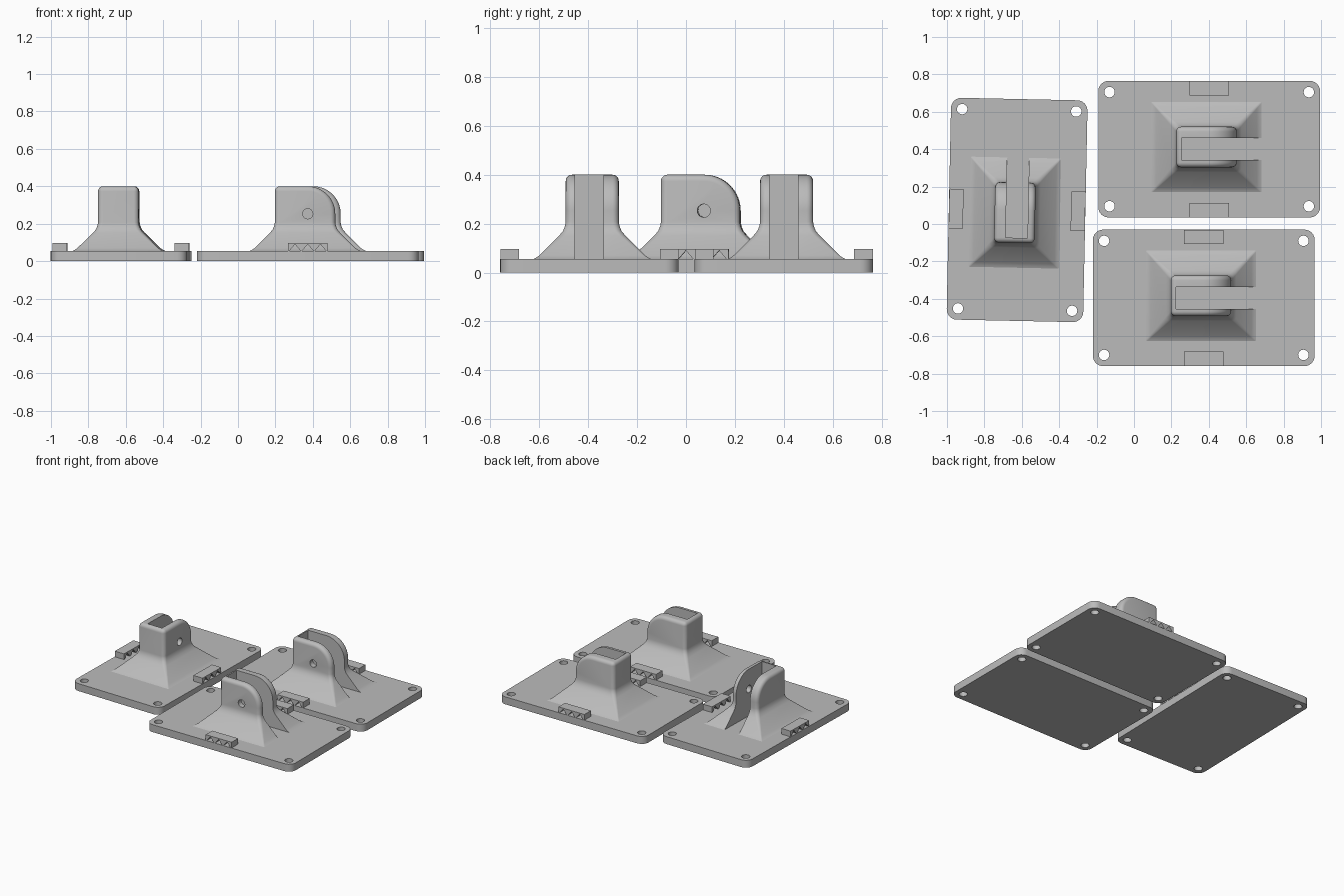
import bpy, bmesh, math
from mathutils import Matrix, Vector

if "Cube" in bpy.data.objects:
    bpy.data.objects.remove(bpy.data.objects["Cube"], do_unlink=True)

grey = bpy.data.materials.new("plain_grey")
grey.use_nodes = True
COLOUR = (0.5, 0.5, 0.5, 1)
grey.diffuse_color = COLOUR
grey.node_tree.nodes["Principled BSDF"].inputs["Base Color"].default_value = COLOUR

PLATE_TOP = 0.055
BLOCK_X, BLOCK_Y = (-0.176, 0.147), (-0.097, 0.12)


def finish(name, bm):
    bmesh.ops.recalc_face_normals(bm, faces=bm.faces)
    mesh = bpy.data.meshes.new(name)
    bm.to_mesh(mesh)
    bm.free()
    mesh.materials.append(grey)
    ob = bpy.data.objects.new(name, mesh)
    bpy.context.collection.objects.link(ob)
    return ob


def loft(name, rings):
    """Skin a stack of closed rings and cap both ends."""
    bm = bmesh.new()
    loops = [[bm.verts.new(p) for p in ring] for ring in rings]
    n = len(loops[0])
    for a, b in zip(loops, loops[1:]):
        for i in range(n):
            j = (i + 1) % n
            bm.faces.new((a[i], a[j], b[j], b[i]))
    bm.faces.new(loops[0])
    bm.faces.new(loops[-1])
    return finish(name, bm)


def rounded_ring(xs, ys, grow, radius, z, steps=6):
    """Rounded rectangle, grown outwards, at height z."""
    ring = []
    corners = [(1, 1), (0, 1), (0, 0), (1, 0)]
    for k, (ix, iy) in enumerate(corners):
        cx = xs[ix] + (2 * ix - 1) * (grow - radius)
        cy = ys[iy] + (2 * iy - 1) * (grow - radius)
        for s in range(steps + 1):
            a = math.pi / 2 * (k + s / steps)
            ring.append((cx + radius * math.cos(a), cy + radius * math.sin(a), z))
    return ring


def prism_y(name, profile, y0, y1):
    """Extrude an x-z profile along y."""
    return loft(name, [[(x, y, z) for x, z in profile] for y in (y0, y1)])


def box(name, lo, hi):
    return prism_y(name, [(lo[0], lo[2]), (hi[0], lo[2]), (hi[0], hi[2]), (lo[0], hi[2])],
                   lo[1], hi[1])


def circle(cx, cy, r, n=24):
    return [(cx + r * math.cos(2 * math.pi * i / n), cy + r * math.sin(2 * math.pi * i / n))
            for i in range(n)]


def bake(ob):
    """Apply all modifiers."""
    dg = bpy.context.evaluated_depsgraph_get()
    mesh = bpy.data.meshes.new_from_object(ob.evaluated_get(dg))
    ob.modifiers.clear()
    ob.data = mesh
    mesh.name = ob.name


def combine(ob, tool, operation="DIFFERENCE"):
    mod = ob.modifiers.new("cut", "BOOLEAN")
    mod.operation = operation
    mod.solver = "EXACT"
    mod.object = tool
    bake(ob)
    bpy.data.objects.remove(tool, do_unlink=True)


# Base plate with four screw holes
plate_x, plate_y = (-0.593, 0.593), (-0.365, 0.365)
plate = loft("base_plate", [rounded_ring(plate_x, plate_y, 0, 0.055, z) for z in (0, PLATE_TOP)])
for x in (-0.533, 0.533):
    for y in (-0.305, 0.305):
        combine(plate, loft("hole", [[(px, py, z) for px, py in circle(x, y, 0.028)]
                                     for z in (-0.1, 0.2)]))

# Upright block: rounded over on its open end
R = BLOCK_X[1]
profile = [(BLOCK_X[0], 0.01), (R, 0.01)]
profile += [(R * math.cos(a), 0.253 + R * math.sin(a))
            for a in (math.pi / 2 * i / 16 for i in range(17))]
profile += [(BLOCK_X[0], 0.4)]
bracket = prism_y("bracket", profile, *BLOCK_Y)
bevel = bracket.modifiers.new("round", "BEVEL")
bevel.width = 0.026
bevel.segments = 5
bevel.limit_method = "ANGLE"
bake(bracket)

# Sloping skirt blended into the block
steps = [(0.14, 0.03), (0.135, 0.054), (0.122, 0.06), (0.108, 0.07), (0.026, 0.152),
         (0.011, 0.17), (0.003, 0.19), (-0.001, 0.212)]
skirt = loft("skirt", [rounded_ring(BLOCK_X, BLOCK_Y, g, 0.026 - 0.15 * max(g, 0), z)
                       for g, z in steps])
combine(bracket, skirt, "UNION")

# Slot open at one end, and pivot hole through the thin cheek
combine(bracket, box("slot", (-0.149, -0.0585, 0.045), (0.5, 0.0585, 0.6)))
combine(bracket, prism_y("pivot", circle(0, 0.253, 0.027), -0.2, 0.085))

# Edge clips with three triangular tunnels
clips = []
for name, side in (("back_clip", 1), ("front_clip", -1)):
    y0, y1 = sorted((side * 0.288, side * 0.364))
    clip = box(name, (-0.106, y0, 0.04), (0.106, y1, 0.097))
    for x in (-0.068, 0, 0.068):
        tri = [(x - 0.03, PLATE_TOP), (x + 0.03, PLATE_TOP), (x, 0.09)]
        combine(clip, prism_y("tunnel", tri, y0 - 0.1, y1 + 0.1))
    clips.append(clip)

# Smooth the rounded parts, keeping edges sharp
parts = [plate, bracket] + clips
for ob in bpy.context.selected_objects:
    ob.select_set(False)
for ob in (plate, bracket):
    ob.select_set(True)
bpy.context.view_layer.objects.active = bracket
bpy.ops.object.shade_smooth_by_angle(angle=math.radians(32))
for ob in parts:
    if ob.modifiers:
        bake(ob)

# Three mounts laid out side by side
layout = [("front", 0.373, -0.395, 0), ("back", 0.402, 0.4, 0), ("right", -0.625, 0.075, 88.8)]
for label, x, y, turn in layout:
    place = Matrix.Translation(Vector((x, y, 0))) @ Matrix.Rotation(math.radians(turn), 4, "Z")
    for part in parts:
        ob = bpy.data.objects.new(label + "_mount_" + part.name, part.data)
        bpy.context.collection.objects.link(ob)
        ob.matrix_world = place
for part in parts:
    bpy.data.objects.remove(part, do_unlink=True)
